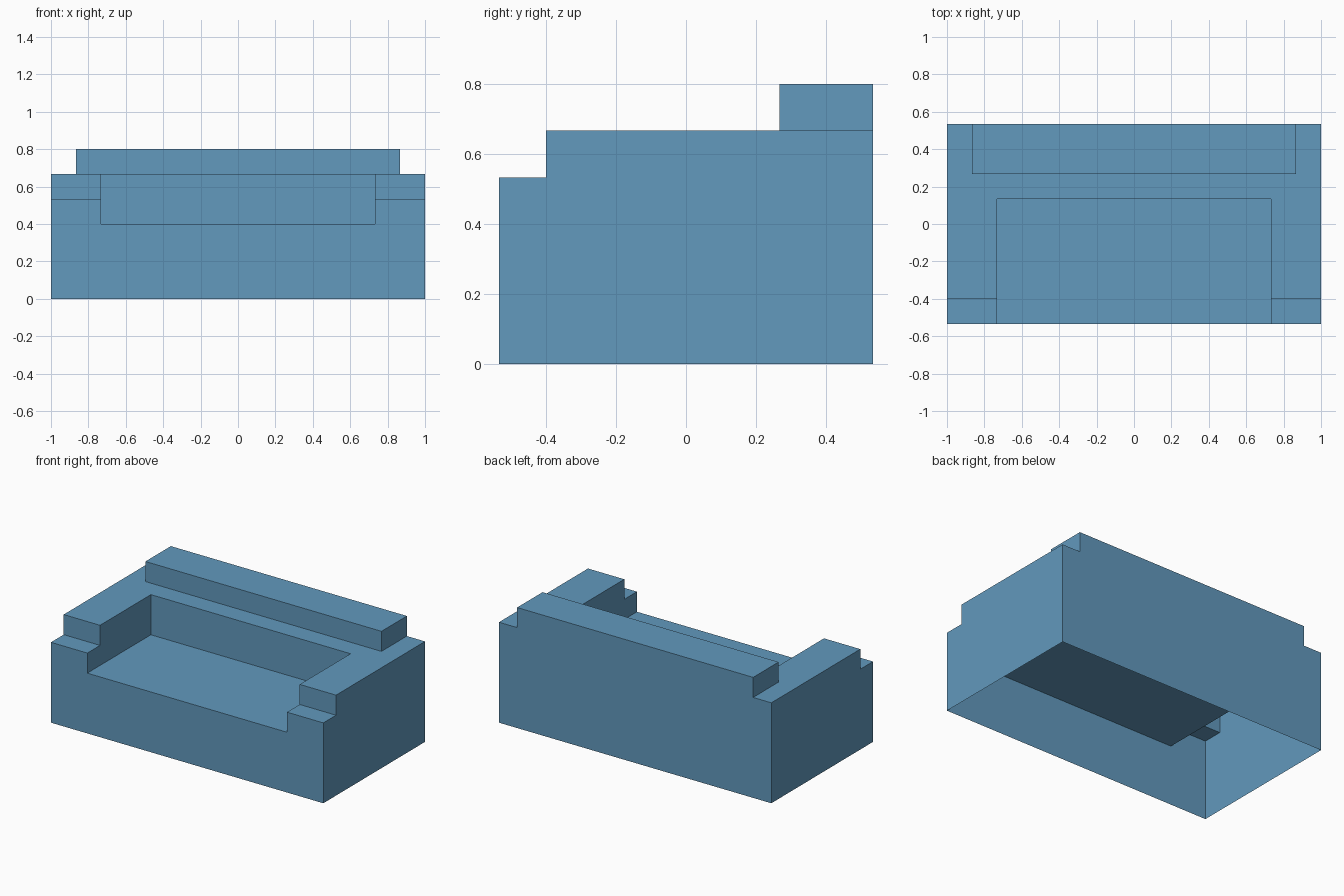
import bpy, bmesh

if "Cube" in bpy.data.objects:
    bpy.data.objects.remove(bpy.data.objects["Cube"])

U = 2 / 15  # modelling unit: every size is a whole number (or half) of this

blue = bpy.data.materials.new("soft blue")
blue.diffuse_color = (0.122, 0.319, 0.509, 1)
blue.use_nodes = True
blue.node_tree.nodes["Principled BSDF"].inputs["Base Color"].default_value = blue.diffuse_color

# Grid lines of the stepped shell, in units
XS = [-7.5, -6.5, -5.5, 5.5, 6.5, 7.5]
YS = [-4, -3, 1, 2, 4]
ZS = [0, 3, 4, 5, 6]


def height(x, y):
    """Top height of the sofa above a point of its footprint, in units."""
    if abs(x) > 7.5 or abs(y) > 4:
        return 0
    if abs(x) < 5.5 and y < 1:
        return 3          # seat
    if y < -3:
        return 4          # lowered arm fronts
    if abs(x) < 6.5 and y > 2:
        return 6          # backrest
    return 5              # arms and rear ledge


bm = bmesh.new()


def quad(*pts):
    bm.faces.new([bm.verts.new([c * U for c in p]) for p in pts])


def wall(a, b, h0, h1):
    """Upright wall over the line a-b; faces the lower of its two sides."""
    if h0 < h1:
        a, b = b, a
    lo, hi = sorted((h0, h1))
    for z0, z1 in zip(ZS, ZS[1:]):
        if lo <= z0 and z1 <= hi:
            quad((*a, z0), (*b, z0), (*b, z1), (*a, z1))


# Level surfaces: seat, arms, ledge, backrest top
for x0, x1 in zip(XS, XS[1:]):
    for y0, y1 in zip(YS, YS[1:]):
        z = height((x0 + x1) / 2, (y0 + y1) / 2)
        quad((x0, y0, z), (x1, y0, z), (x1, y1, z), (x0, y1, z))

# Walls wherever the height changes; the underside stays open
for x in XS:
    for y0, y1 in zip(YS, YS[1:]):
        ym = (y0 + y1) / 2
        wall((x, y0), (x, y1), height(x - 0.1, ym), height(x + 0.1, ym))
for y in YS:
    for x0, x1 in zip(XS, XS[1:]):
        xm = (x0 + x1) / 2
        wall((x1, y), (x0, y), height(xm, y - 0.1), height(xm, y + 0.1))

# Weld, then merge flat areas into clean faces
bmesh.ops.remove_doubles(bm, verts=bm.verts, dist=1e-4)
bmesh.ops.dissolve_limit(bm, angle_limit=0.01, verts=bm.verts, edges=bm.edges)

mesh = bpy.data.meshes.new("sofa_shell")
bm.to_mesh(mesh)
bm.free()
mesh.materials.append(blue)
sofa = bpy.data.objects.new("sofa_shell", mesh)
bpy.context.collection.objects.link(sofa)
